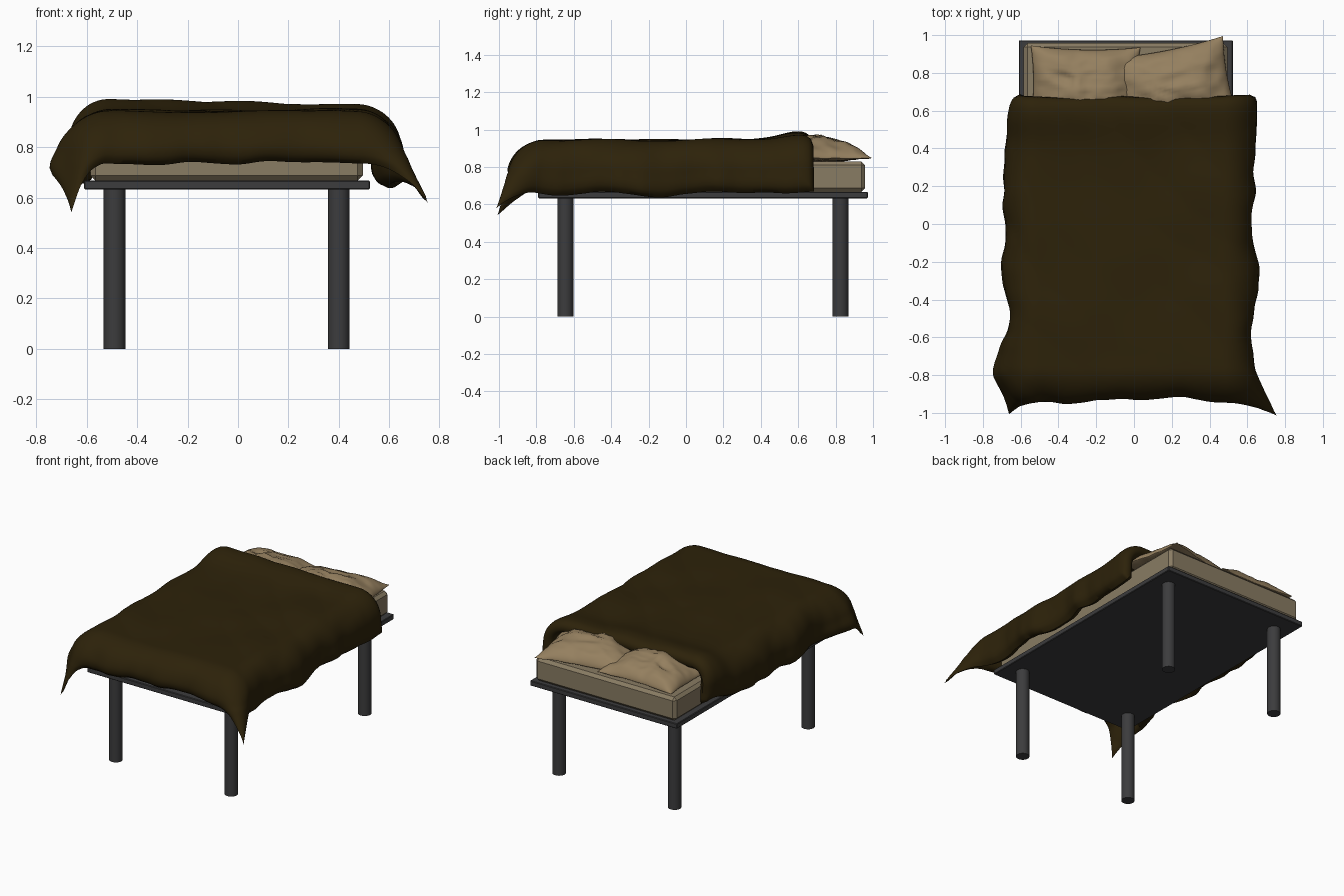
import bpy, bmesh, math
from mathutils import Vector, noise, Matrix

if "Cube" in bpy.data.objects:
    bpy.data.objects.remove(bpy.data.objects["Cube"])

def material(name, rgb):
    m = bpy.data.materials.new(name)
    m.diffuse_color = (*rgb, 1)
    m.use_nodes = True
    m.node_tree.nodes["Principled BSDF"].inputs["Base Color"].default_value = m.diffuse_color
    return m

DARK = material("dark_grey", (0.045, 0.045, 0.047))
SHEET = material("sheet", (0.25, 0.20, 0.125))
LINEN = material("linen", (0.30, 0.215, 0.115))
BROWN = material("brown", (0.026, 0.016, 0.003))

def finish(ob, name, mat, smooth=None):
    ob.name = name
    ob.data.materials.append(mat)
    if smooth:
        bpy.ops.object.select_all(action='DESELECT')
        ob.select_set(True)
        bpy.context.view_layer.objects.active = ob
        bpy.ops.object.shade_smooth_by_angle(angle=math.radians(smooth))
    return ob

def box(name, lo, hi, bevel, segments, mat):
    lo, hi = Vector(lo), Vector(hi)
    bpy.ops.mesh.primitive_cube_add(size=1, location=(lo + hi) / 2)
    ob = bpy.context.object
    ob.scale = hi - lo
    bpy.ops.object.transform_apply(location=False, rotation=False, scale=True)
    b = ob.modifiers.new("bevel", 'BEVEL')
    b.width, b.segments = bevel, segments
    return finish(ob, name, mat)

def closed_sheets(name, top, bottom, mat):
    """Two point grids welded along their shared rim."""
    bm = bmesh.new()
    for grid, flip in ((top, False), (bottom, True)):
        vs = [[bm.verts.new(p) for p in row] for row in grid]
        for a, b in zip(vs, vs[1:]):
            for k in range(len(a) - 1):
                f = [a[k], b[k], b[k + 1], a[k + 1]]
                bm.faces.new(f[::-1] if flip else f)
    bmesh.ops.remove_doubles(bm, verts=bm.verts, dist=1e-5)
    bmesh.ops.recalc_face_normals(bm, faces=bm.faces)
    me = bpy.data.meshes.new(name)
    bm.to_mesh(me)
    bm.free()
    ob = bpy.data.objects.new(name, me)
    bpy.context.collection.objects.link(ob)
    return finish(ob, name, mat, 60)

def wob(x, y, seed):
    return noise.noise(Vector((x, y, seed)))

# Bed base and legs
box("bed_base", (-0.61, -0.79, 0.632), (0.523, 0.972, 0.667), 0.004, 1, DARK)
for side, x in (("left", -0.49), ("right", 0.40)):
    for end, y in (("front", -0.645), ("back", 0.825)):
        bpy.ops.mesh.primitive_cylinder_add(vertices=32, radius=0.043, depth=0.64, location=(x, y, 0.32))
        finish(bpy.context.object, f"{end}_{side}_leg", DARK, 40)

# Mattress
box("mattress", (-0.585, -0.765, 0.667), (0.495, 0.957, 0.83), 0.02, 1, SHEET)

# Pillows: puffed, with pinched corners and a flatter underside
def pillow(name, cx, cy, w, d, z, height, angle, seed):
    n = 40
    rot = Matrix.Rotation(math.radians(angle), 3, 'Z')
    def point(i, j, up):
        u, v = math.sin(math.pi * (i / n - 0.5)), math.sin(math.pi * (j / n - 0.5))
        x = u * w / 2 * (1 - 0.06 * (1 - v * v))
        y = v * d / 2 * (1 - 0.08 * (1 - u * u))
        puff = max(0, (1 - u * u) * (1 - v * v)) ** 0.55
        crease = 0.22 * wob(u * 2, v * 2, seed) - 0.25 * abs(wob(u * 3 + v * 2, v * 3 - u, seed + 2)) + 0.08
        h = puff * (height * (1 + crease) if up else -0.018)
        edge = 0.006 * wob(u * 3, v * 3, seed + 5)
        return Vector((cx, cy, z + edge + h)) + rot @ Vector((x, y, 0))
    grids = [[[point(i, j, up) for j in range(n + 1)] for i in range(n + 1)] for up in (True, False)]
    closed_sheets(name, *grids, LINEN)

pillow("left_pillow", -0.26, 0.715, 0.58, 0.45, 0.846, 0.112, -1, 1.3)
pillow("right_pillow", 0.21, 0.715, 0.62, 0.45, 0.848, 0.118, 11, 7.7)

# Duvet: flat on top, draped over a rounded shoulder, corners hanging lowest
XL, XR, YF, YH = -0.51, 0.475, -0.76, 0.685     # flat top limits, head edge
SIDE, FOOT, R, THICK = 0.385, 0.30, 0.17, 0.09  # overhangs, shoulder radius, loft
WIDE = 0.12                                     # how far corner flare reaches along the hems

def corner(s, t):
    cx = max(0, max(s - XR, XL - s) + WIDE) / (SIDE + WIDE)
    cy = max(0, YF - t + WIDE) / (FOOT + WIDE)
    return (cx * cy) ** 1.4

def drape(s, t):
    dx = s - XR if s > XR else min(s - XL, 0)
    dy = min(t - YF, 0)
    d = math.hypot(dx, dy)
    x, y = min(max(s, XL), XR), max(t, YF)
    head = math.exp(-((t - 0.6) / 0.13) ** 2)
    z = 0.942 + head * (0.034 - 0.02 * s) + 0.010 * wob(s * 3, t * 3, 2.0)
    # long soft diagonal creases
    z += 0.012 * abs(wob(s * 3 + t * 2.2, s * 0.8 - t, 4.0))
    if d > 0:
        a = min(d / R, math.pi / 2)
        rest = max(0, d - R * math.pi / 2)
        k = min(d / 0.3, 1.2)
        bx, by = x + 0.15 * dx / d, y + 0.15 * dy / d   # position along the hem
        out = R * math.sin(a) + 0.06 * rest
        out += k * (0.035 * wob(bx * 4, by * 4, 9 + d) + 0.014 * wob(bx * 9, by * 9, 3 + 3 * d))
        z -= R * (1 - math.cos(a)) + rest
        z += k * k * 0.02 * wob(bx * 4.5, by * 4.5, 6.0)
        x += out * dx / d
        y += out * dy / d
        # corner flare
        c = corner(s, t) * min(k, 1)
        fx, fy, fz = (0.14, -0.14, 0.03) if s > 0 else (0.0, -0.13, -0.01)
        x, y, z = x + c * fx, y + c * fy, z + c * fz
        if dx < 0:
            # left side lifts outward near the foot and draws in at the head
            lift = (dx / SIDE) ** 2 * math.exp(-((t + 0.76) / 0.15) ** 2)
            x, z = x - 0.06 * lift, z + 0.06 * lift
            x += 0.03 * (dx / SIDE) ** 2 * math.exp(-((t - 0.68) / 0.2) ** 2)
    if t > 0.55:
        y += 0.012 * wob(s * 4, 0, 8.0) * (t - 0.55) / 0.13
    return Vector((x, y, z))

NS, NT = 104, 116
S0, S1, T0, T1 = XL - SIDE, XR + SIDE, YF - FOOT, YH
top, bottom = [], []
for i in range(NS + 1):
    s = S0 + (S1 - S0) * i / NS
    ra, rb = [], []
    for j in range(NT + 1):
        t = T0 + (T1 - T0) * j / NT
        e = 0.03
        n = (drape(s + e, t) - drape(s - e, t)).cross(drape(s, t + e) - drape(s, t - e)).normalized()
        rim = min(min(s - S0, S1 - s, t - T0, T1 - t) / 0.07, 1)
        f = math.sqrt(max(0, 1 - (1 - rim) ** 2))
        loft = THICK / 2 * (1 - 0.75 * min(1, corner(s, t) * 1.5))
        p = drape(s, t) - n * loft
        ra.append(p + n * f * loft)
        rb.append(p - n * f * loft)
    top.append(ra)
    bottom.append(rb)
closed_sheets("duvet", top, bottom, BROWN)
